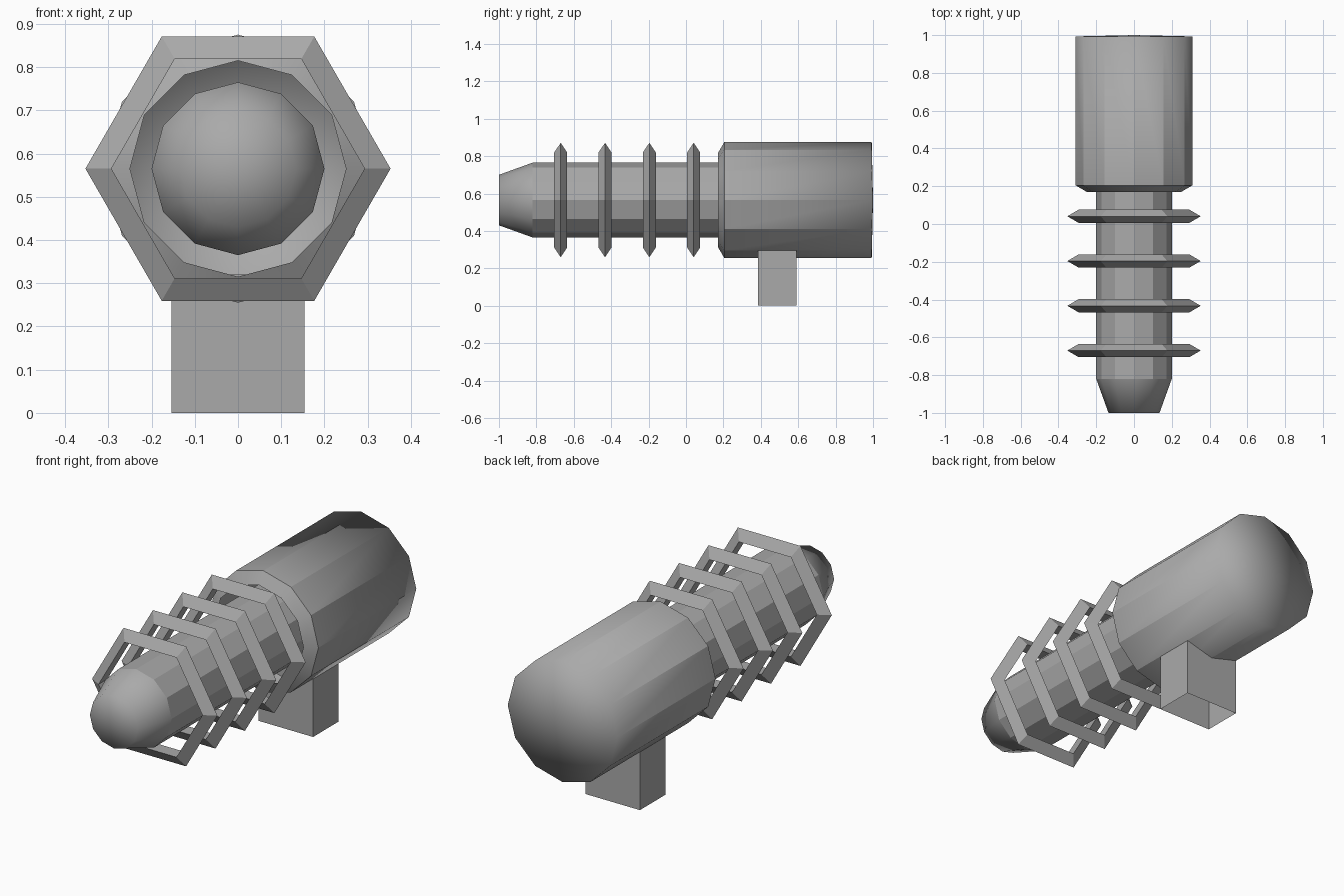
import bpy, bmesh, math

cube = bpy.data.objects.get("Cube")
if cube:
    bpy.data.objects.remove(cube, do_unlink=True)

AXIS_Z = 0.565

gray = bpy.data.materials.new("metal gray")
gray.use_nodes = True
COLOUR = (0.4, 0.4, 0.4, 1)
gray.diffuse_color = COLOUR
gray.node_tree.nodes["Principled BSDF"].inputs["Base Color"].default_value = COLOUR


def finish(name, bm):
    bmesh.ops.recalc_face_normals(bm, faces=bm.faces)
    mesh = bpy.data.meshes.new(name)
    bm.to_mesh(mesh)
    bm.free()
    mesh.materials.append(gray)
    obj = bpy.data.objects.new(name, mesh)
    bpy.context.collection.objects.link(obj)
    return obj


def lathe(name, profile, sides, tips=(), facets=(), creases=(), closed=False, smooth=True):
    """Turn (radius, y) points about the long axis.
    tips: (ring index, y) of closed ends; facets: segments with sharp long edges;
    creases: rings with sharp edges; closed: join last ring to first."""
    bm = bmesh.new()
    rings = []
    for r, y in profile:
        rings.append([bm.verts.new((r * math.cos(a), y, AXIS_Z + r * math.sin(a)))
                      for a in (math.tau * i / sides for i in range(sides))])
    count = len(rings)
    for s in range(count if closed else count - 1):
        a, b = rings[s], rings[(s + 1) % count]
        for i in range(sides):
            j = (i + 1) % sides
            bm.faces.new((a[i], a[j], b[j], b[i]))
        if s in facets:
            for i in range(sides):
                bm.edges.get((a[i], b[i])).smooth = False
    for k in creases:
        for i in range(sides):
            bm.edges.get((rings[k][i], rings[k][(i + 1) % sides])).smooth = False
    for k, y in tips:
        centre = bm.verts.new((0, y, AXIS_Z))
        for i in range(sides):
            bm.faces.new((rings[k][i], rings[k][(i + 1) % sides], centre))
    for f in bm.faces:
        f.smooth = smooth
    return finish(name, bm)


# Barrel with a softly shaded tapered muzzle
lathe("barrel", [(0.135, -1), (0.2, -0.82), (0.2, 0.6)], 12,
      tips=[(0, -1), (2, 0.6)], facets=[1], creases=[1, 2])

# Wide rear body, open at the front around the barrel
lathe("rear_body", [(0.25, 0.17), (0.31, 0.205), (0.31, 0.993)], 12,
      tips=[(2, 1.0)], facets=[1], creases=[1])

# Floating six-sided fins with a wedge section
for n in range(4):
    y = -0.67 + n * 0.237
    lathe(f"fin_ring_{n + 1}", [(0.293, y - 0.035), (0.353, y), (0.293, y + 0.035)], 6,
          closed=True, smooth=False)

# Mounting block, hollow with an open underside
bm = bmesh.new()
bmesh.ops.create_cube(bm, size=1)
for v in bm.verts:
    v.co.x *= 0.308
    v.co.y = 0.488 + v.co.y * 0.206
    v.co.z = 0.16 + v.co.z * 0.32
bm.normal_update()
underside = [f for f in bm.faces if f.normal.z < -0.9]
bmesh.ops.delete(bm, geom=underside, context='FACES_ONLY')
finish("mount_block", bm)
